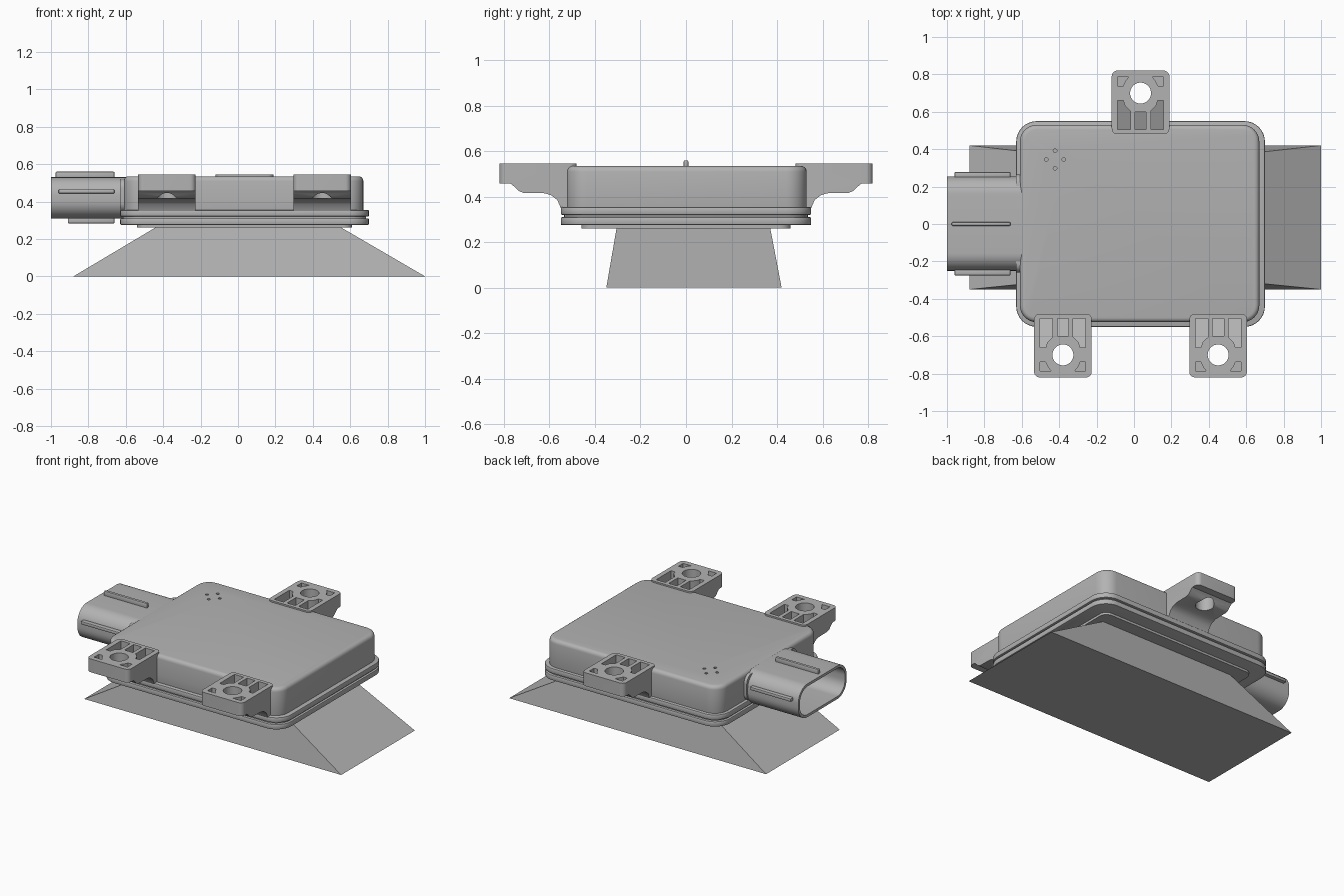
import bpy
import bmesh
import math
from mathutils import Vector

default = bpy.data.objects.get("Cube")
if default:
    bpy.data.objects.remove(default, do_unlink=True)

grey = bpy.data.materials.new("housing grey")
grey.use_nodes = True
tone = (0.45, 0.45, 0.45, 1)
grey.diffuse_color = tone
grey.node_tree.nodes["Principled BSDF"].inputs["Base Color"].default_value = tone


def loft(name, loops):
    """Solid through two or more matching closed loops."""
    bm = bmesh.new()
    rings = [[bm.verts.new(p) for p in loop] for loop in loops]
    for a, b in zip(rings, rings[1:]):
        for i in range(len(a)):
            j = (i + 1) % len(a)
            bm.faces.new((a[i], a[j], b[j], b[i]))
    bm.faces.new(rings[0])
    bm.faces.new(rings[-1])
    bmesh.ops.recalc_face_normals(bm, faces=bm.faces)
    mesh = bpy.data.meshes.new(name)
    bm.to_mesh(mesh)
    bm.free()
    mesh.materials.append(grey)
    obj = bpy.data.objects.new(name, mesh)
    bpy.context.collection.objects.link(obj)
    return obj


def rounded(a0, a1, b0, b1, r, steps=8):
    """Rounded rectangle outline."""
    pts = []
    corners = [(a1 - r, b1 - r), (a0 + r, b1 - r), (a0 + r, b0 + r), (a1 - r, b0 + r)]
    for q, (ca, cb) in enumerate(corners):
        for i in range(steps + 1):
            t = (q + i / steps) * math.pi / 2
            pts.append((ca + r * math.cos(t), cb + r * math.sin(t)))
    return pts


def circle(a, b, r, n=32):
    return [(a + r * math.cos(i * math.tau / n), b + r * math.sin(i * math.tau / n)) for i in range(n)]


def plate(name, outline, z0, z1):
    return loft(name, [[(x, y, z) for x, y in outline] for z in (z0, z1)])


def along_x(name, outline, x0, x1):
    return loft(name, [[(x, y, z) for y, z in outline] for x in (x0, x1)])


def bevel(obj, width, segments=3):
    mod = obj.modifiers.new("rounding", "BEVEL")
    mod.width = width
    mod.segments = segments
    mod.limit_method = "ANGLE"
    mod.angle_limit = math.radians(40)


def boolean(obj, tool, operation="DIFFERENCE"):
    mod = obj.modifiers.new("shape", "BOOLEAN")
    mod.operation = operation
    mod.solver = "EXACT"
    mod.object = tool
    tool.hide_render = True
    if tool not in cutters:
        cutters.append(tool)


cutters = []

# Main housing and its two-layer rim with a groove between
body = plate("housing", rounded(-0.61, 0.67, -0.525, 0.53, 0.09), 0.33, 0.535)
bevel(body, 0.025, 4)
rim = rounded(-0.63, 0.70, -0.55, 0.55, 0.11)
for name, z0, z1 in (("upper_rim", 0.32, 0.355), ("lower_rim", 0.275, 0.31)):
    bevel(plate(name, rim, z0, z1), 0.006, 2)
plate("rim_groove", rounded(-0.615, 0.685, -0.535, 0.535, 0.1), 0.30, 0.33)
plate("bottom_cover", rounded(-0.54, 0.61, -0.46, 0.46, 0.05), 0.26, 0.28)

# Four vent holes in the lid
for i in range(4):
    t = i * math.pi / 2
    spot = (-0.422 + 0.047 * math.cos(t), 0.345 + 0.047 * math.sin(t))
    boolean(body, plate("vent_cutter", circle(*spot, 0.01, 12), 0.51, 0.6))

# Flared field below the cover
field_low = [(-0.88, -0.35), (1, -0.35), (1, 0.42), (-0.88, 0.42)]
field_top = [(-0.44, -0.305), (0.55, -0.305), (0.55, 0.37), (-0.44, 0.37)]
loft("sensing_field", [[(x, y, 0) for x, y in field_low], [(x, y, 0.262) for x, y in field_top]])

# Mounting tabs: side profile (distance from centre, height) and pocket outlines
tab_profile = [(0.48, 0.545), (0.82, 0.545), (0.82, 0.457), (0.77, 0.457), (0.755, 0.445),
               (0.735, 0.425), (0.715, 0.417), (0.62, 0.415), (0.59, 0.405),
               (0.565, 0.385), (0.55, 0.35), (0.48, 0.35)]
side_slot = [(0.055, 0.505), (0.122, 0.505), (0.122, 0.66), (0.092, 0.66), (0.083, 0.632), (0.055, 0.605)]
corner_slot = [(0.122, 0.738), (0.122, 0.787), (0.063, 0.787), (0.08, 0.765), (0.093, 0.738)]
middle_slot = [(-0.03, 0.505), (0.03, 0.505), (0.03, 0.6), (-0.03, 0.6)]


def mirrored(outline):
    return [(-u, v) for u, v in outline]


def mounting_tab(name, cx, side):
    tab = along_x(name, [(side * v, z) for v, z in tab_profile], cx - 0.155, cx + 0.155)
    ends = sorted((side * 0.48, side * 0.82))
    boolean(tab, plate("tab_outline", rounded(cx - 0.154, cx + 0.154, *ends, 0.03), 0.3, 0.6), "INTERSECT")
    slots = [middle_slot, side_slot, corner_slot, mirrored(side_slot), mirrored(corner_slot)]
    for slot in slots:
        # Pocket floors slope down towards the housing
        low = [(cx + u, side * v, 0.46 + min(0, (v - 0.66) * 0.4)) for u, v in slot]
        cutter = loft("pocket_cutter", [low, [(x, y, 0.6) for x, y, z in low]])
        boolean(tab, cutter)
        boolean(body, cutter)
    boolean(tab, plate("bolt_cutter", circle(cx, side * 0.7, 0.056), 0.3, 0.6))


mounting_tab("front_right_tab", -0.38, -1)
mounting_tab("front_left_tab", 0.45, -1)
mounting_tab("back_tab", 0.035, 1)

# Connector shroud, open at its outer end
shroud = along_x("connector_shroud", rounded(-0.25, 0.255, 0.31, 0.53, 0.095, 10), -1, -0.58)
boolean(shroud, along_x("shroud_cutter", rounded(-0.233, 0.238, 0.327, 0.513, 0.08, 10), -1.1, -0.68))
along_x("connector_collar", rounded(-0.26, 0.265, 0.345, 0.52, 0.05), -0.63, -0.58)

# Guide ribs on the shroud
ribs = [("top_rib", -0.975, -0.01, 0.01, 0.522, 0.56),
        ("bottom_rib", -0.91, -0.012, 0.012, 0.283, 0.318),
        ("front_rib", -0.96, -0.275, -0.242, 0.443, 0.465),
        ("back_rib", -0.96, 0.247, 0.278, 0.443, 0.465)]
for name, x0, y0, y1, z0, z1 in ribs:
    rib = along_x(name, [(y0, z0), (y1, z0), (y1, z1), (y0, z1)], x0, -0.66)
    bevel(rib, 0.006, 2)

# Bake the modifiers, drop the cutters and smooth the curved faces
bpy.context.view_layer.update()
graph = bpy.context.evaluated_depsgraph_get()
parts = [o for o in bpy.context.collection.objects
         if o.type == "MESH" and o not in cutters and grey.name in o.data.materials]
baked = [(o, bpy.data.meshes.new_from_object(o.evaluated_get(graph))) for o in parts]
for obj, mesh in baked:
    obj.modifiers.clear()
    obj.data = mesh
    mesh.shade_smooth()
    mesh.set_sharp_from_angle(angle=math.radians(30))
for tool in cutters:
    bpy.data.objects.remove(tool, do_unlink=True)
